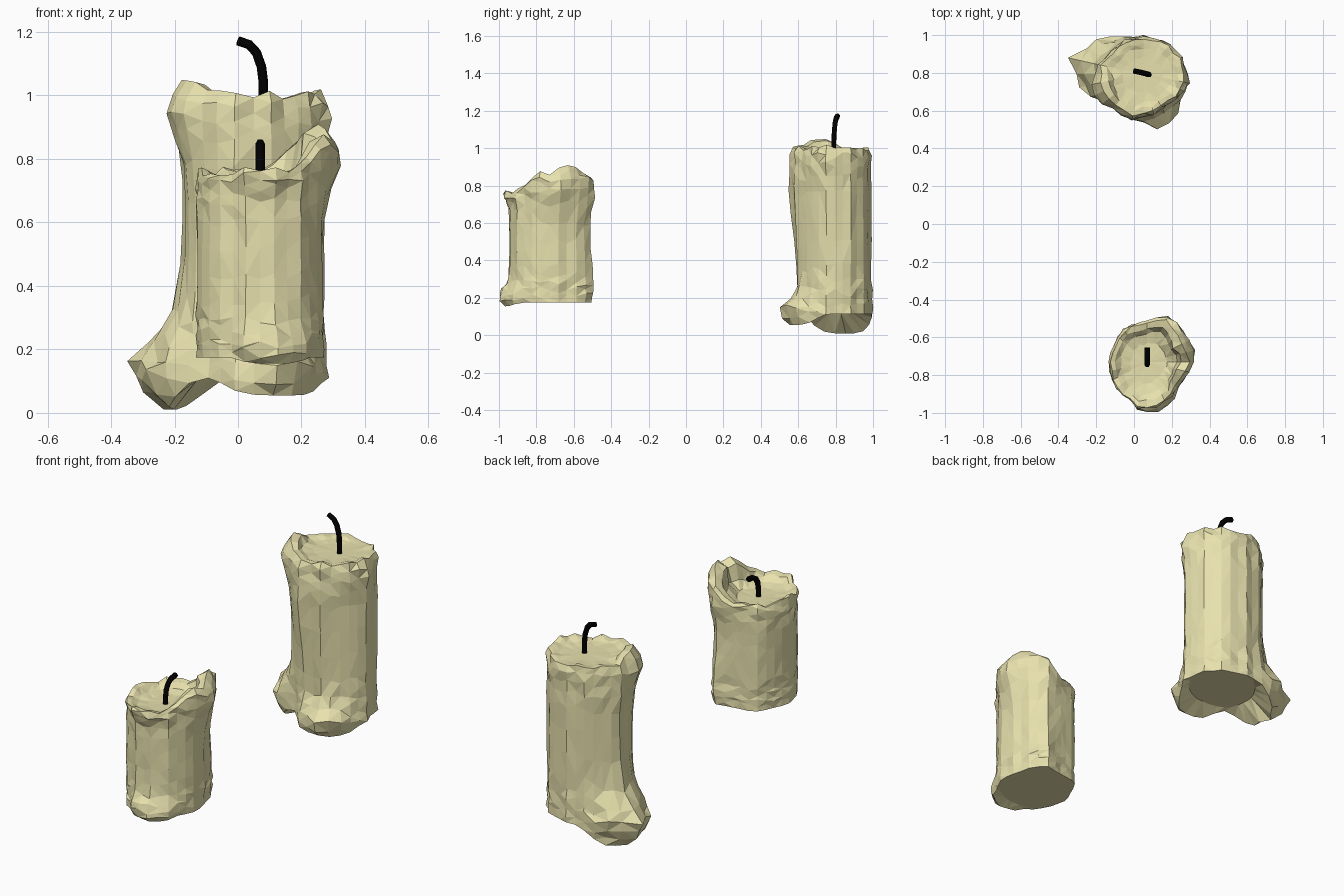
import bpy, bmesh, random
from math import sin, cos, pi, exp, radians

if "Cube" in bpy.data.objects:
    bpy.data.objects.remove(bpy.data.objects["Cube"])

random.seed(7)


def material(name, rgb):
    m = bpy.data.materials.new(name)
    m.diffuse_color = (*rgb, 1)
    m.use_nodes = True
    m.node_tree.nodes["Principled BSDF"].inputs["Base Color"].default_value = m.diffuse_color
    return m


WAX = material("wax", (0.80, 0.75, 0.42))
BLACK = material("charred_wick", (0.0, 0.0, 0.0))
SIDES = 28
LEVELS = [0, 0.05, 0.1, 0.15, 0.21, 0.3, 0.45, 0.6, 0.74, 0.83, 0.9, 0.955, 1]


def fall(angle, centre, width, power=2):
    """Smooth falloff around the candle, in degrees."""
    d = abs((angle - centre + 180) % 360 - 180)
    return exp(-(d / width) ** power)


def candle(name, centre, radii, z0, z1, floor, lumps, drips, peaks):
    """lumps: angle, width, z, z-width, amount; drips, peaks: angle, width, amount"""
    bm = bmesh.new()
    rings = []
    flute = [random.uniform(-0.009, 0.009) for _ in range(SIDES)]
    rim = [random.uniform(-0.015, 0.015) for _ in range(SIDES)]

    def base(a):
        t = radians(a)
        return radii[0] * cos(t), radii[1] * sin(t)

    def drip(a):
        return sum(d * fall(a, c, w, 4) for c, w, d in drips)

    def peak(a):
        return sum(d * fall(a, c, w) for c, w, d in peaks)

    def outer(i, a, z):
        r = flute[i]
        for c, w, zc, wz, amount in lumps:
            r += amount * fall(a, c, w) * exp(-((z - zc) / wz) ** 2)
        x, y = base(a)
        t = radians(a)
        return x + r * cos(t), y + r * sin(t)

    def add_ring(fn):
        ring = []
        for i in range(SIDES):
            x, y, z = fn(i, 360 * i / SIDES)
            ring.append(bm.verts.new((centre[0] + x, centre[1] + y, z)))
        rings.append(ring)

    # flat underside, inset above the drips
    def underside(i, a):
        x, y = base(a)
        k = 0.9 - 1.2 * drip(a)
        return x * k, y * k, z0
    add_ring(underside)

    # dripping outer wall
    for lv in LEVELS:
        def wall(i, a, lv=lv):
            lo, hi = z0 - drip(a), z1 + rim[i] + peak(a)
            z = lo + lv * (hi - lo)
            x, y = outer(i, a, z)
            j = 0.035 if lv > 0.8 else 0.014
            if lv < 0.25:
                j = 0.03 + 0.4 * drip(a)
            k = 1 + random.uniform(-j, j)
            if lv == 1:
                k -= 0.05 + 0.3 * peak(a)
            if 0 < lv < 1:
                z += random.uniform(-0.015, 0.015)
            return x * k, y * k, z
        add_ring(wall)

    # rim and melted bowl
    for k, drop, thick in ((0.83, 0.15, 0.8), (0.7, 0.7, 0.5), (0.45, 0.95, 0)):
        def bowl(i, a, k=k, drop=drop, thick=thick):
            hi = z1 + rim[i] + peak(a)
            x, y = outer(i, a, hi)
            q = k - thick * peak(a) + random.uniform(-0.03, 0.03)
            return x * q, y * q, hi + (floor - hi) * drop
        add_ring(bowl)

    for r0, r1 in zip(rings, rings[1:]):
        for i in range(SIDES):
            j = (i + 1) % SIDES
            bm.faces.new((r0[i], r0[j], r1[j], r1[i]))
    bm.faces.new(rings[0][::-1])
    hub = bm.verts.new((*centre, floor))
    for i in range(SIDES):
        bm.faces.new((rings[-1][i], rings[-1][(i + 1) % SIDES], hub))
    bmesh.ops.triangulate(bm, faces=[f for f in bm.faces if len(f.verts) == 4])
    bmesh.ops.recalc_face_normals(bm, faces=bm.faces)
    mesh = bpy.data.meshes.new(name)
    bm.to_mesh(mesh)
    bm.free()
    mesh.materials.append(WAX)
    bpy.context.collection.objects.link(bpy.data.objects.new(name, mesh))


def wick(name, points):
    cu = bpy.data.curves.new(name, "CURVE")
    cu.dimensions = "3D"
    cu.bevel_depth = 0.015
    cu.bevel_resolution = 1
    cu.use_fill_caps = True
    sp = cu.splines.new("POLY")
    sp.points.add(len(points) - 1)
    for p, co in zip(sp.points, points):
        p.co = (*co, 1)
    cu.materials.append(BLACK)
    ob = bpy.data.objects.new(name, cu)
    bpy.context.collection.objects.link(ob)
    bpy.ops.object.select_all(action="DESELECT")
    ob.select_set(True)
    bpy.context.view_layer.objects.active = ob
    bpy.ops.object.convert(target="MESH")


# tall candle at the back
candle("tall_candle", (0.05, 0.795), (0.223, 0.197), 0.115, 1.0, 0.985,
       lumps=[(170, 42, 0.13, 0.12, 0.145), (175, 30, 0.27, 0.16, 0.03),
              (-72, 40, 0.12, 0.09, 0.095), (202, 30, 0.94, 0.11, 0.065),
              (-105, 28, 0.8, 0.33, 0.045), (-20, 25, 0.95, 0.08, 0.02),
              (228, 16, 0.12, 0.12, -0.03)],
       drips=[(168, 45, 0.105), (-70, 45, 0.06)],
       peaks=[(205, 24, 0.055), (-15, 20, 0.02)])
wick("tall_candle_wick", [(0.08, 0.79, 0.97), (0.08, 0.79, 1.04), (0.074, 0.793, 1.09),
                          (0.058, 0.797, 1.135), (0.035, 0.803, 1.16), (0, 0.81, 1.172)])

# short candle at the front
candle("short_candle", (0.07, -0.73), (0.198, 0.215), 0.175, 0.76, 0.72,
       lumps=[(8, 30, 0.81, 0.13, 0.06), (60, 25, 0.78, 0.12, 0.045),
              (-80, 32, 0.21, 0.07, 0.055), (-95, 40, 0.77, 0.07, 0.035),
              (60, 18, 0.3, 0.3, 0.035), (-15, 25, 0.3, 0.3, 0.01)],
       drips=[(-80, 30, 0.02)],
       peaks=[(32, 36, 0.15), (-20, 23, 0.085)])
wick("short_candle_wick", [(0.07, -0.745, 0.7), (0.07, -0.745, 0.76), (0.07, -0.738, 0.8),
                           (0.07, -0.72, 0.828), (0.07, -0.695, 0.843), (0.07, -0.655, 0.848)])
